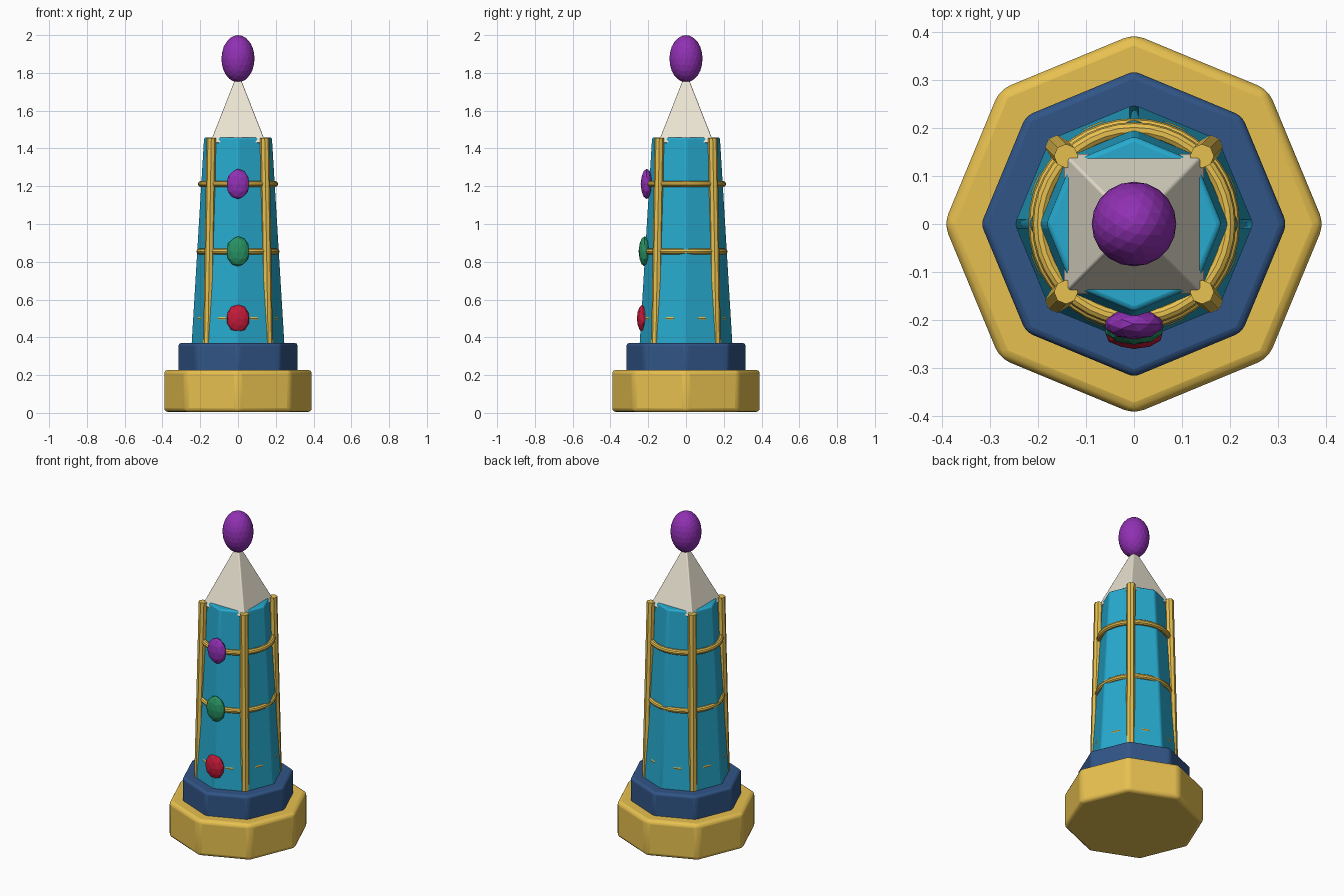
import bpy, math
from mathutils import Vector

if "Cube" in bpy.data.objects:
    bpy.data.objects.remove(bpy.data.objects["Cube"])


def material(name, rgb):
    m = bpy.data.materials.new(name)
    m.diffuse_color = (*rgb, 1)
    m.use_nodes = True
    m.node_tree.nodes["Principled BSDF"].inputs["Base Color"].default_value = m.diffuse_color
    return m


GOLD = material("gold", (0.80, 0.53, 0.08))
NAVY = material("navy", (0.03, 0.09, 0.24))
CYAN = material("cyan", (0.02, 0.40, 0.62))
IVORY = material("ivory", (0.83, 0.78, 0.65))
PURPLE = material("purple", (0.28, 0.03, 0.45))
GREEN = material("green", (0.02, 0.28, 0.12))
RED = material("red", (0.55, 0.01, 0.04))


def finish(name, mat, bevel=0, smooth=True):
    o = bpy.context.object
    o.name = name
    o.data.materials.append(mat)
    if smooth:
        bpy.ops.object.shade_smooth_by_angle(angle=math.radians(35))
    if bevel:
        b = o.modifiers.new("bevel", 'BEVEL')
        b.width, b.segments = bevel, 3
        b.limit_method = 'ANGLE'
        b.angle_limit = math.radians(25)
    return o


def prism(name, mat, sides, r1, r2, z1, z2, bevel=0, turn=0):
    bpy.ops.mesh.primitive_cone_add(vertices=sides, radius1=r1, radius2=r2, depth=z2 - z1,
                                    location=(0, 0, (z1 + z2) / 2), rotation=(0, 0, turn))
    return finish(name, mat, bevel)


def gem(name, mat, loc, scale, detail, tilt=0):
    bpy.ops.mesh.primitive_ico_sphere_add(subdivisions=detail, radius=1)
    o = finish(name, mat, smooth=False)
    for v in o.data.vertices:
        c, s = math.cos(tilt), math.sin(tilt)
        x, y, z = v.co
        v.co = (x * scale[0], (c * y - s * z) * scale[1], (s * y + c * z) * scale[2])
    o.location = loc
    return o


# Stepped base, tapered octagonal body and pyramid roof
prism("base", GOLD, 8, 0.395, 0.395, 0.005, 0.228, 0.022)
prism("collar", NAVY, 8, 0.318, 0.318, 0.2, 0.37, 0.015)
prism("body", CYAN, 8, 0.25, 0.182, 0.33, 1.458, 0.01)
prism("roof", IVORY, 4, 0.208, 0.008, 1.43, 1.79, 0.006, math.pi / 4)

# Leaning corner ribs on the diagonals
for i in range(4):
    a = math.radians(45 + 90 * i)
    d = Vector((math.cos(a), math.sin(a), 0))
    p, q = d * 0.226 + Vector((0, 0, 0.34)), d * 0.2 + Vector((0, 0, 1.455))
    bpy.ops.mesh.primitive_cylinder_add(vertices=8, radius=0.025, depth=(q - p).length,
                                        location=(p + q) / 2)
    o = finish("rib_%d" % (i + 1), GOLD, smooth=False)
    o.rotation_euler = (q - p).to_track_quat('Z', 'Y').to_euler()

# Horizontal rings
for i, (z, r) in enumerate([(0.5, 0.208), (0.855, 0.204), (1.212, 0.196)]):
    bpy.ops.mesh.primitive_torus_add(major_radius=r, minor_radius=0.016, major_segments=40,
                                     minor_segments=10, location=(0, 0, z))
    finish("ring_%d" % (i + 1), GOLD).data.shade_smooth()

# Front gems and finial
gem("front_gem_low", RED, (0, -0.228, 0.5), (0.062, 0.032, 0.075), 2, math.pi / 2)
gem("front_gem_middle", GREEN, (0, -0.219, 0.855), (0.062, 0.032, 0.08), 2)
gem("front_gem_high", PURPLE, (0, -0.208, 1.212), (0.062, 0.032, 0.08), 2)
gem("finial", PURPLE, (0, 0, 1.875), (0.088, 0.088, 0.125), 3)
